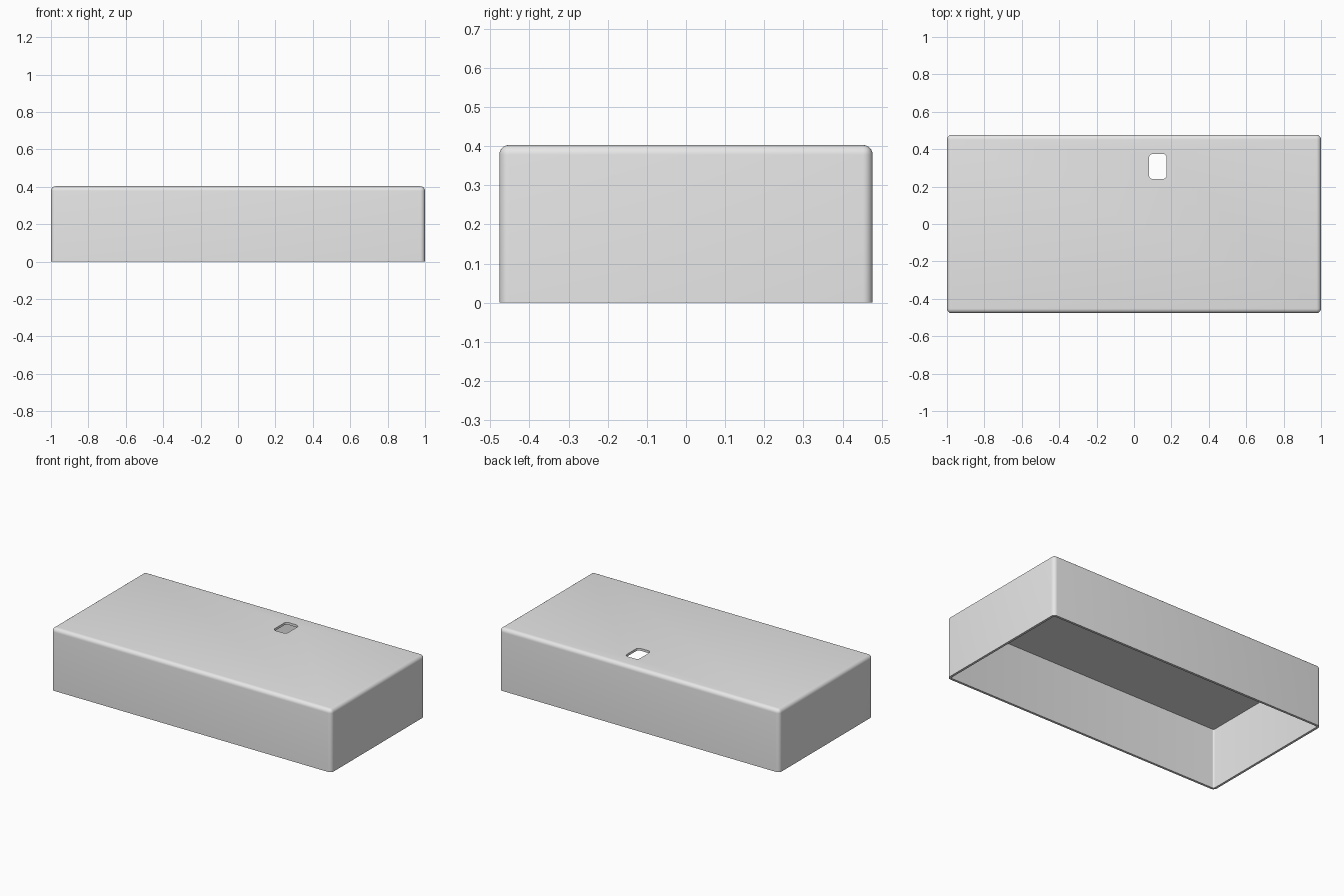
import bpy
import bmesh
from mathutils import Vector

old = bpy.data.objects.get("Cube")
if old:
    bpy.data.objects.remove(old, do_unlink=True)

HALF_X, HALF_Y, HEIGHT = 1.0, 0.477, 0.403
WALL = 0.015
RADIUS = 0.025

grey = bpy.data.materials.new("plain grey")
grey.use_nodes = True
grey.diffuse_color = (0.8, 0.8, 0.8, 1)
grey.node_tree.nodes["Principled BSDF"].inputs["Base Color"].default_value = grey.diffuse_color


def box(name, low, high, radius=0.0, keep_sharp=None):
    """Box between two corners; edges are rounded unless keep_sharp says otherwise."""
    low, high = Vector(low), Vector(high)
    bm = bmesh.new()
    bmesh.ops.create_cube(bm, size=1)
    for v in bm.verts:
        v.co = (low + high) / 2 + v.co * (high - low)
    if radius:
        edges = [e for e in bm.edges if not keep_sharp(e)]
        bmesh.ops.bevel(bm, geom=edges, offset=radius, segments=6,
                        profile=0.5, affect='EDGES')
    mesh = bpy.data.meshes.new(name)
    bm.to_mesh(mesh)
    bm.free()
    mesh.materials.append(grey)
    obj = bpy.data.objects.new(name, mesh)
    bpy.context.collection.objects.link(obj)
    return obj


def cut(target, cutter):
    """Subtract the cutter from the target and discard it."""
    cutter.hide_render = True
    mod = target.modifiers.new("cut", 'BOOLEAN')
    mod.operation = 'DIFFERENCE'
    mod.solver = 'EXACT'
    mod.object = cutter
    bpy.context.view_layer.objects.active = target
    bpy.ops.object.modifier_apply(modifier=mod.name)
    bpy.data.objects.remove(cutter, do_unlink=True)


# Outer cover, rounded everywhere but around the open bottom
cover = box("cover_shell", (-HALF_X, -HALF_Y, 0), (HALF_X, HALF_Y, HEIGHT), RADIUS,
            lambda e: all(v.co.z < 0.01 for v in e.verts))

# Hollow inside, open below
cut(cover, box("hollow", (WALL - HALF_X, WALL - HALF_Y, -0.1),
               (HALF_X - WALL, HALF_Y - WALL, HEIGHT - WALL),
               RADIUS - WALL, lambda e: e.verts[0].co.z * e.verts[1].co.z > 0))

# Rounded slot through the top, near the back
cut(cover, box("slot", (0.08, 0.24, 0.3), (0.175, 0.375, 0.5), 0.022,
               lambda e: abs(e.verts[0].co.z - e.verts[1].co.z) < 0.01))

# Smooth rounded edges, crisp rims
bpy.ops.object.select_all(action='DESELECT')
cover.select_set(True)
bpy.context.view_layer.objects.active = cover
bpy.ops.object.shade_smooth_by_angle(angle=0.6)
